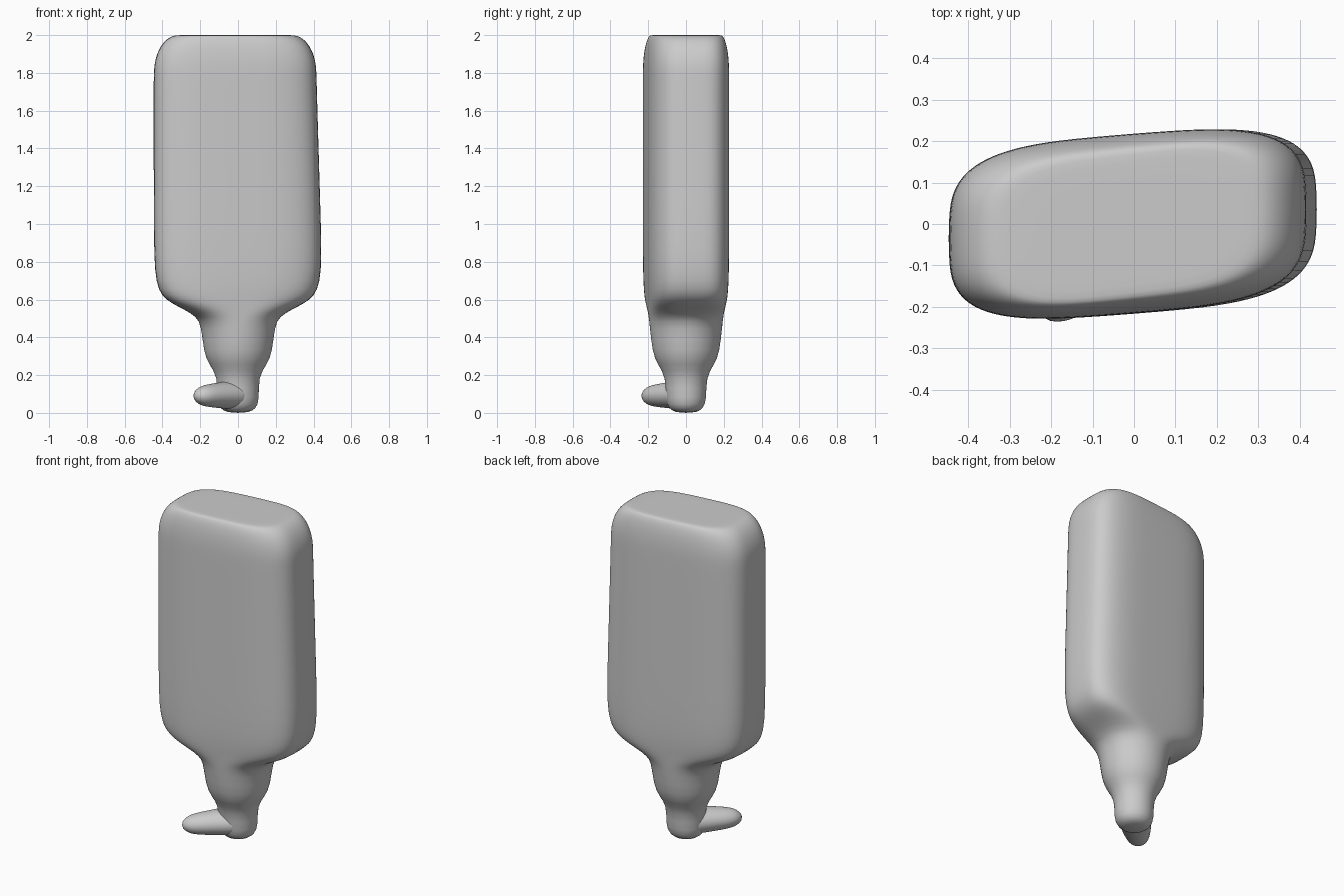
import bpy, bmesh, math
from mathutils import Vector

if "Cube" in bpy.data.objects:
    bpy.data.objects.remove(bpy.data.objects["Cube"])

N = 48
ANGLES = [2 * math.pi * i / N for i in range(N)]


def power(c, n):
    """Superellipse coordinate: n = 2 is round, higher is boxier."""
    return math.copysign(abs(c) ** (2 / n), c)


def body_ring(z, half_x, half_y, n):
    """Horizontal section; boxy sections are skewed and lean slightly to the left."""
    box = (n - 2) / 1.5
    lean = -0.015 * box * max(0, min(1, (z - 0.8) / 0.9))
    ring = []
    for a in ANGLES:
        u, v = power(math.cos(a), n), power(math.sin(a), n)
        ring.append(Vector((lean + half_x * u, half_y * v + 0.035 * box * u, z)))
    return ring


def toe_ring(d, z, w, h):
    """Upright ellipse on the diagonal pointing to the front left."""
    ahead = Vector((-1, -1, 0)).normalized()
    side = Vector((1, -1, 0)).normalized()
    return [ahead * d + side * (w * math.cos(a)) + Vector((0, 0, z + h * math.sin(a)))
            for a in ANGLES]


def make_part(name, rings):
    """Closed smooth tube through a list of rings."""
    bm = bmesh.new()
    rows = [[bm.verts.new(p) for p in ring] for ring in rings]
    for r, s in zip(rows, rows[1:]):
        for i in range(N):
            j = (i + 1) % N
            bm.faces.new((r[i], r[j], s[j], s[i]))
    bm.faces.new(rows[0][::-1])
    bm.faces.new(rows[-1])
    bmesh.ops.recalc_face_normals(bm, faces=bm.faces[:])
    for f in bm.faces:
        f.smooth = True
    mesh = bpy.data.meshes.new(name)
    bm.to_mesh(mesh)
    bm.free()
    obj = bpy.data.objects.new(name, mesh)
    bpy.context.collection.objects.link(obj)
    sub = obj.modifiers.new("soften", 'SUBSURF')
    sub.levels = sub.render_levels = 1


# Foot, ankle, leg and slab base: height, half width, half depth, boxiness
LEG = [(0.0, 0.05, 0.05, 2), (0.02, 0.095, 0.09, 2), (0.07, 0.114, 0.11, 2),
       (0.19, 0.106, 0.105, 2), (0.26, 0.155, 0.152, 2), (0.32, 0.182, 0.178, 2),
       (0.46, 0.194, 0.192, 2), (0.51, 0.22, 0.198, 2.3), (0.55, 0.29, 0.202, 2.9),
       (0.58, 0.352, 0.205, 3.3), (0.62, 0.406, 0.209, 3.5), (0.69, 0.434, 0.214, 3.5),
       (0.82, 0.445, 0.217, 3.5)]
rings = [body_ring(*s) for s in LEG]

# Straight slab with a rounded upper rim
for k in range(1, 4):
    rings.append(body_ring(0.82 + 0.3 * k - 0.01, 0.445 - 0.004 * k, 0.217, 3.5))
for k in range(8):
    t = math.pi / 2 * k / 7
    inset = 1 - math.cos(t)
    rings.append(body_ring(1.8 + 0.2 * math.sin(t), 0.431 - 0.125 * inset,
                           0.217 - 0.045 * inset, 3.5))
rings.append(body_ring(2.0, 0.24, 0.13, 3.5))
make_part("slab_and_leg", rings)

# Toe: an even taper that closes with a rounded tip
toe = []
for k in range(11):
    f = k / 10
    close = (1 - 0.9 * f ** 8) ** 0.5
    toe.append(toe_ring(0.02 + 0.295 * f, 0.095 - 0.005 * f,
                        (0.1 - 0.042 * f) * close, (0.078 - 0.026 * f) * close))
make_part("toe", toe)
